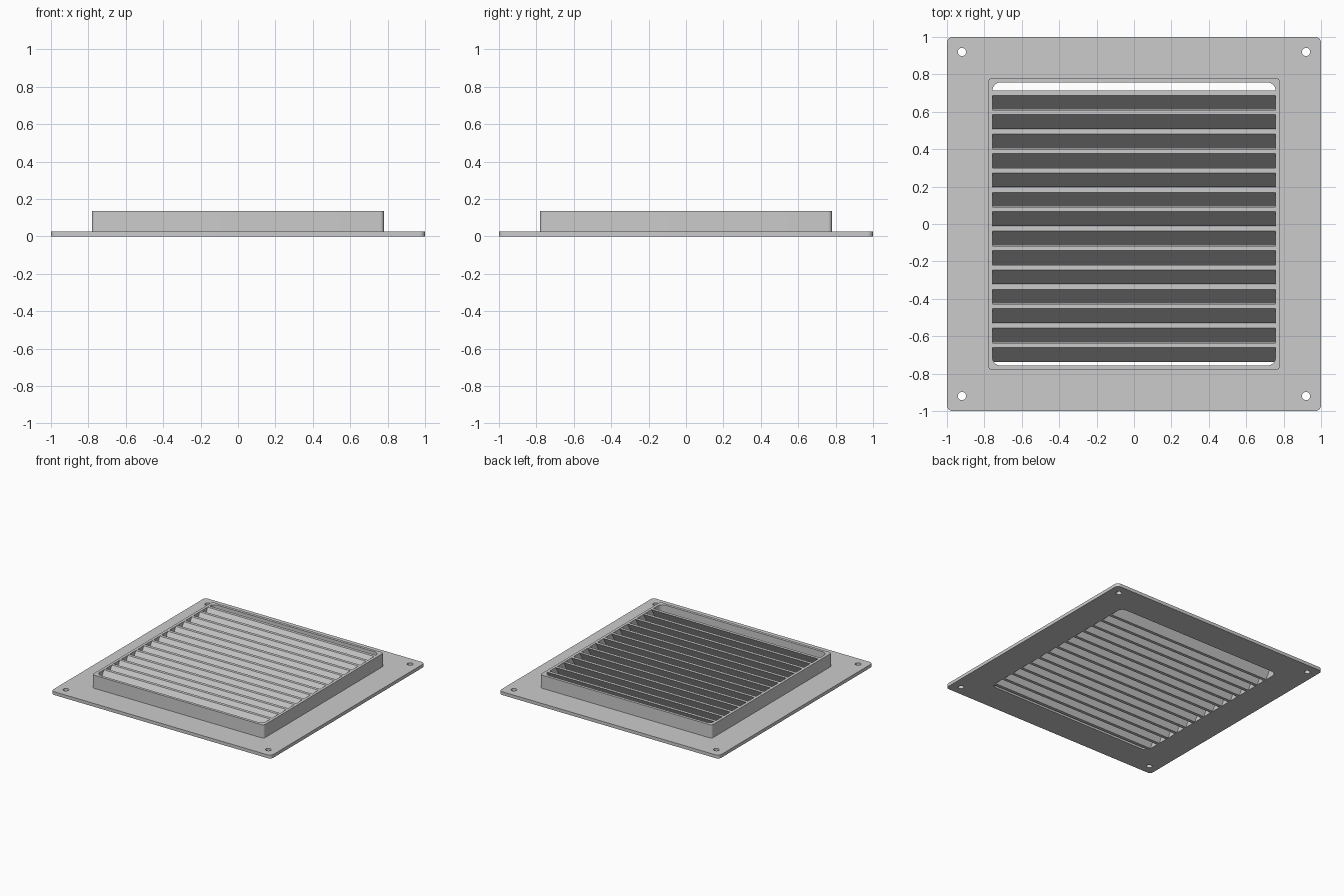
import bpy, bmesh, math

if "Cube" in bpy.data.objects:
    bpy.data.objects.remove(bpy.data.objects["Cube"])

grey = bpy.data.materials.new("metal_grey")
grey.diffuse_color = (0.6, 0.6, 0.6, 1)
grey.use_nodes = True
grey.node_tree.nodes["Principled BSDF"].inputs["Base Color"].default_value = grey.diffuse_color


def rounded_square(half, radius, steps=8):
    """Outline of a square with rounded corners."""
    pts = []
    for k in range(4):
        a0 = k * math.pi / 2
        cx = (half - radius) * (1 if k in (0, 3) else -1)
        cy = (half - radius) * (1 if k in (0, 1) else -1)
        for i in range(steps + 1):
            a = a0 + i / steps * math.pi / 2
            pts.append((cx + radius * math.cos(a), cy + radius * math.sin(a)))
    return pts


def circle(cx, cy, r, n=24):
    return [(cx + r * math.cos(2 * math.pi * i / n),
             cy + r * math.sin(2 * math.pi * i / n)) for i in range(n)]


def plate(name, outlines, z0, z1):
    """Flat plate with holes, made from closed outlines."""
    curve = bpy.data.curves.new(name, 'CURVE')
    curve.dimensions = '2D'
    curve.fill_mode = 'BOTH'
    curve.extrude = (z1 - z0) / 2
    for pts in outlines:
        s = curve.splines.new('POLY')
        s.points.add(len(pts) - 1)
        for p, (x, y) in zip(s.points, pts):
            p.co = (x, y, 0, 1)
        s.use_cyclic_u = True
    ob = bpy.data.objects.new(name, curve)
    bpy.context.collection.objects.link(ob)
    ob.location.z = (z0 + z1) / 2
    bpy.ops.object.select_all(action='DESELECT')
    ob.select_set(True)
    bpy.context.view_layer.objects.active = ob
    bpy.ops.object.convert(target='MESH')
    ob = bpy.context.object
    bm = bmesh.new()
    bm.from_mesh(ob.data)
    bmesh.ops.remove_doubles(bm, verts=bm.verts, dist=1e-4)
    bmesh.ops.recalc_face_normals(bm, faces=bm.faces)
    bm.to_mesh(ob.data)
    bm.free()
    ob.data.materials.clear()
    ob.data.materials.append(grey)
    bpy.ops.object.shade_smooth_by_angle(angle=math.radians(30))
    return ob


FLANGE, TOP, INNER = 0.027, 0.135, 0.757
opening = rounded_square(INNER, 0.045)

# Mounting flange with four screw holes
holes = [circle(sx * 0.92, sy * 0.92, 0.022) for sx in (-1, 1) for sy in (-1, 1)]
plate("flange", [rounded_square(1.0, 0.03), opening] + holes, 0, FLANGE)

# Raised collar around the opening
plate("collar", [rounded_square(0.78, 0.02), opening], FLANGE, TOP)

# Slanted louvre slats, high at the back and low at the front
PITCH, RUN, THICK = 0.1037, 0.0765, 0.025
ZB, ZT = 0.001, TOP - 0.001
for i in range(14):
    y = 0.688 - i * PITCH
    profile = [(y, ZT), (y - RUN, ZB), (y - RUN + THICK, ZB), (y + THICK, ZT)]
    bm = bmesh.new()
    face = bm.faces.new([bm.verts.new((-INNER, py, pz)) for py, pz in profile])
    ext = bmesh.ops.extrude_face_region(bm, geom=[face])
    bmesh.ops.translate(bm, vec=(2 * INNER, 0, 0),
                        verts=[v for v in ext["geom"] if isinstance(v, bmesh.types.BMVert)])
    bmesh.ops.recalc_face_normals(bm, faces=bm.faces)
    name = f"slat_{i + 1}"
    me = bpy.data.meshes.new(name)
    bm.to_mesh(me)
    bm.free()
    me.materials.append(grey)
    bpy.context.collection.objects.link(bpy.data.objects.new(name, me))
